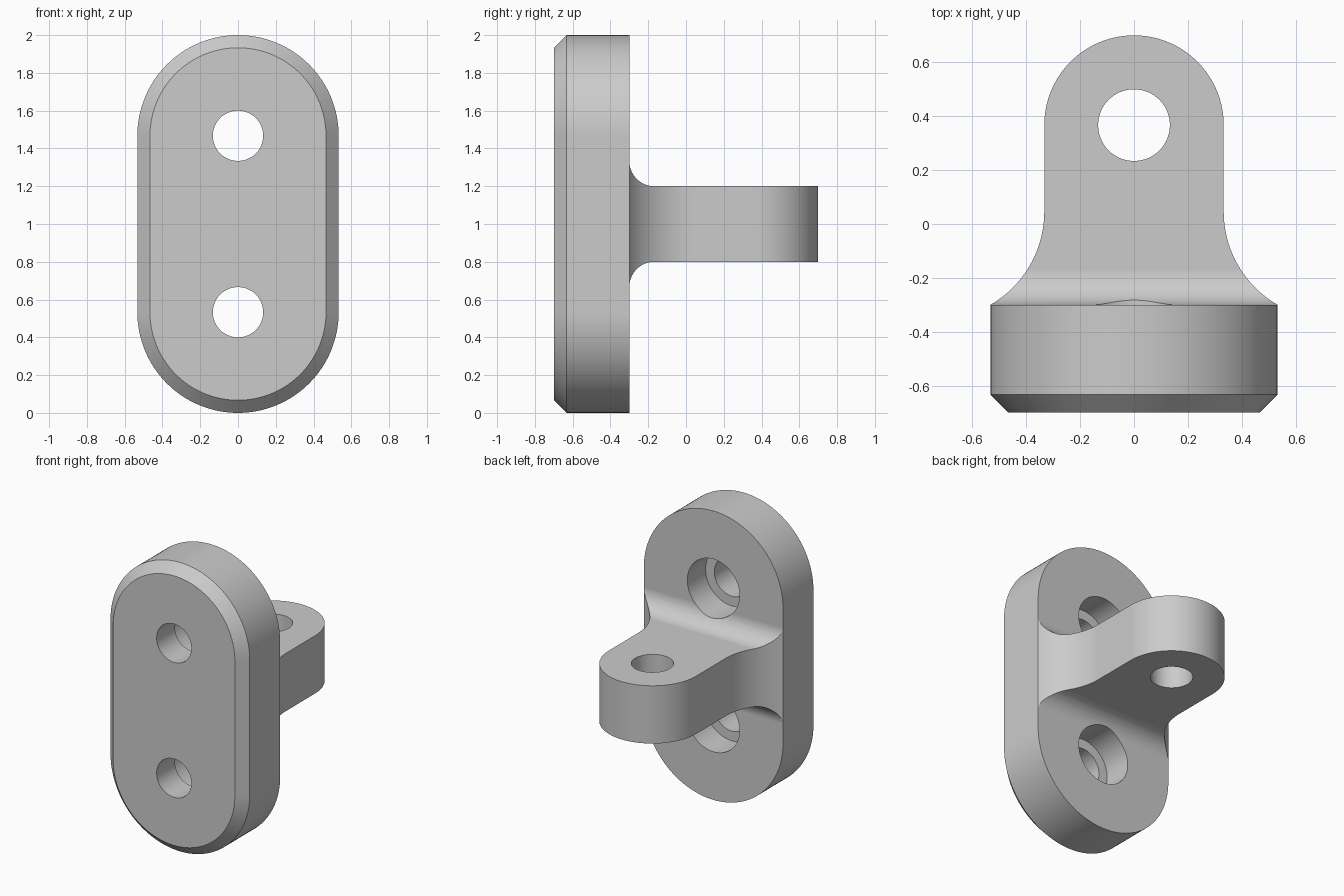
import bpy, bmesh, math
from mathutils import Vector

cube = bpy.data.objects.get("Cube")
if cube:
    bpy.data.objects.remove(cube, do_unlink=True)

HALF_W, LUG_R, HOLE_R, BORE_R = 0.533, 0.333, 0.133, 0.2
FRONT, BACK, CHAMFER = -0.7, -0.3, 0.067
ROOT = BACK - 0.1          # lug root buried in the plate
EYE_Y = 0.367
HOLES_Z = (HALF_W, 2 - HALF_W)

metal = bpy.data.materials.new("plain grey")
metal.use_nodes = True
grey = (0.6, 0.6, 0.6, 1)
metal.diffuse_color = grey
metal.node_tree.nodes["Principled BSDF"].inputs["Base Color"].default_value = grey


def arc(cx, cy, r, start, end, n):
    """Points along a circular arc, angles in degrees."""
    angles = [math.radians(start + (end - start) * i / n) for i in range(n + 1)]
    return [(cx + r * math.cos(a), cy + r * math.sin(a)) for a in angles]


def loft(name, rings):
    """Closed solid through matching rings of 3D points."""
    bm = bmesh.new()
    loops = [[bm.verts.new(p) for p in ring] for ring in rings]
    n = len(loops[0])
    for a, b in zip(loops, loops[1:]):
        for i in range(n):
            j = (i + 1) % n
            bm.faces.new((a[i], a[j], b[j], b[i]))
    bm.faces.new(loops[0][::-1])
    bm.faces.new(loops[-1])
    bmesh.ops.recalc_face_normals(bm, faces=bm.faces)
    mesh = bpy.data.meshes.new(name)
    bm.to_mesh(mesh)
    bm.free()
    mesh.materials.append(metal)
    obj = bpy.data.objects.new(name, mesh)
    bpy.context.collection.objects.link(obj)
    return obj


def cylinder(name, r, axis, centre, low, high):
    """Round cutter along y or z."""
    ring = arc(*centre, r, 0, 360, 96)[:-1]
    if axis == "z":
        return loft(name, [[(x, y, h) for x, y in ring] for h in (low, high)])
    return loft(name, [[(x, h, z) for x, z in ring] for h in (low, high)])


def combine(target, other, operation):
    mod = target.modifiers.new(operation.lower(), "BOOLEAN")
    mod.operation, mod.object, mod.solver = operation, other, "EXACT"
    bpy.context.view_layer.objects.active = target
    bpy.ops.object.modifier_apply(modifier=mod.name)
    bpy.data.objects.remove(other, do_unlink=True)


# Mounting plate: pill outline with a chamfered front rim
def pill(r, y):
    outline = arc(0, HOLES_Z[1], r, 0, 180, 64) + arc(0, HOLES_Z[0], r, 180, 360, 64)
    return [(x, y, z) for x, z in outline]


bracket = loft("eye_bracket", [pill(HALF_W - CHAMFER, FRONT),
                               pill(HALF_W, FRONT + CHAMFER),
                               pill(HALF_W, BACK)])

# Lug plan: round eye end, straight neck, flared root
FLARE = 0.4
drop = math.sqrt(FLARE ** 2 - (FLARE - HALF_W + LUG_R) ** 2)
sweep = math.degrees(math.asin(drop / FLARE))
right = arc(LUG_R + FLARE, BACK + drop, FLARE, 180 + sweep, 180, 32)
right = [(HALF_W - 0.03, ROOT)] + right
left = [(-x, y) for x, y in reversed(right)]
plan = right + arc(0, EYE_Y, LUG_R, 0, 180, 64) + left
lug = loft("lug", [[(x, y, z) for x, y in plan] for z in (0.5, 1.5)])

# Lug side profile: flat slab with fillets above and below the root
FILLET, HALF_T = 0.133, 0.2
upper = [(ROOT, HALF_T + FILLET)]
upper += arc(BACK + FILLET, HALF_T + FILLET, FILLET, 180, 270, 24)
upper += [(1, HALF_T)]
profile = upper + [(y, -z) for y, z in reversed(upper)]
slab = loft("slab", [[(x, y, 1 + z) for y, z in profile] for x in (-1, 1)])
combine(lug, slab, "INTERSECT")
combine(bracket, lug, "UNION")

# Screw holes with counterbores open to the back, and the eye hole
for z in HOLES_Z:
    combine(bracket, cylinder("screw_hole", HOLE_R, "y", (0, z), -1, -0.4), "DIFFERENCE")
    combine(bracket, cylinder("counterbore", BORE_R, "y", (0, z), -0.5, 0), "DIFFERENCE")
combine(bracket, cylinder("eye_hole", HOLE_R, "z", (0, EYE_Y), 0.5, 1.5), "DIFFERENCE")

# Smooth curves, crisp edges
bpy.ops.object.select_all(action="DESELECT")
bracket.select_set(True)
bpy.context.view_layer.objects.active = bracket
bpy.ops.object.shade_smooth_by_angle(angle=math.radians(25))
weighted = bracket.modifiers.new("weighted normals", "WEIGHTED_NORMAL")
weighted.keep_sharp = True
